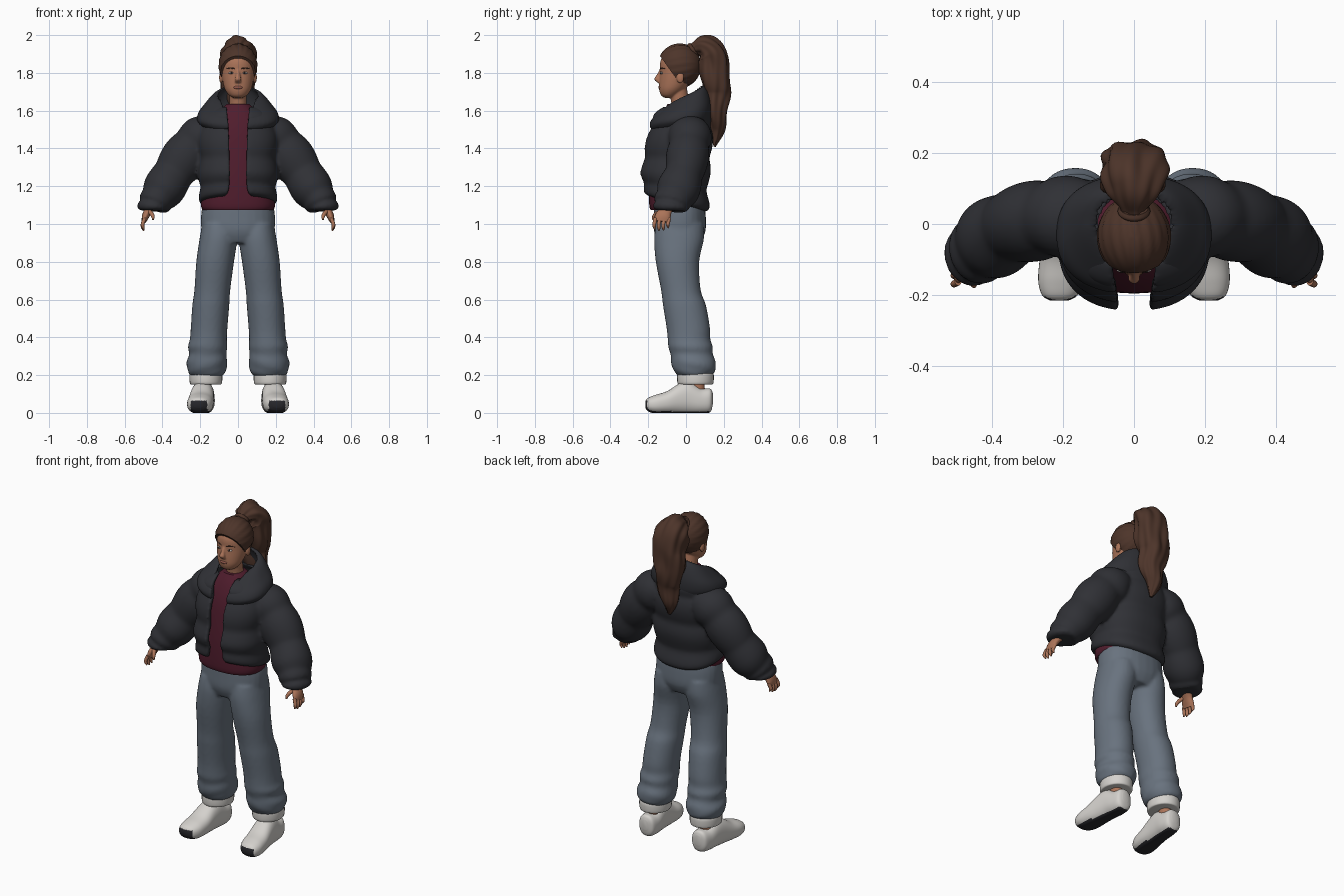
import bpy, bmesh, math
from mathutils import Vector

cube = bpy.data.objects.get("Cube")
if cube:
    bpy.data.objects.remove(cube, do_unlink=True)


def material(name, r, g, b):
    m = bpy.data.materials.new(name)
    m.use_nodes = True
    m.diffuse_color = (r, g, b, 1)
    bsdf = next(n for n in m.node_tree.nodes if n.type == 'BSDF_PRINCIPLED')
    bsdf.inputs["Base Color"].default_value = (r, g, b, 1)
    bsdf.inputs["Roughness"].default_value = 0.8
    return m


SKIN = material("skin", .41, .175, .1)
HAIR = material("brown_hair", .075, .035, .023)
COAT = material("charcoal_cloth", .029, .03, .036)
SHIRT = material("maroon_cloth", .08, .012, .026)
DENIM = material("grey_blue_denim", .14, .17, .21)
WHITE = material("off_white", .66, .64, .61)
SOLE = material("dark_rubber", .02, .02, .024)
LIP = material("lip", .3, .105, .075)
EYE = material("eye_white", .5, .45, .42)
IRIS = material("dark_eye", .02, .012, .01)


def finish(name, bm, *mats, voxel=0, rule=None):
    """Turn a bmesh into a smooth object, optionally fusing its pieces."""
    bmesh.ops.recalc_face_normals(bm, faces=bm.faces)
    bm.normal_update()
    if rule:
        for f in bm.faces:
            f.material_index = int(rule(f.normal, f.calc_center_median()))
    me = bpy.data.meshes.new(name)
    bm.to_mesh(me)
    bm.free()
    ob = bpy.data.objects.new(name, me)
    bpy.context.collection.objects.link(ob)
    for m in mats:
        me.materials.append(m)
    bpy.ops.object.select_all(action='DESELECT')
    ob.select_set(True)
    bpy.context.view_layer.objects.active = ob
    bpy.ops.object.shade_smooth_by_angle(angle=math.radians(50))
    if voxel:
        fuse = ob.modifiers.new("fuse", 'REMESH')
        fuse.mode, fuse.voxel_size, fuse.use_smooth_shade = 'VOXEL', voxel, True
        relax = ob.modifiers.new("relax", 'SMOOTH')
        relax.iterations = 4


def spline(rows, steps):
    """Catmull-Rom interpolation of station rows."""
    out, last = [], len(rows) - 1
    for i in range(last):
        q = [rows[max(i - 1, 0)], rows[i], rows[i + 1], rows[min(i + 2, last)]]
        for k in range(steps):
            t = k / steps
            out.append([b + t / 2 * (c - a + t * (2*a - 5*b + 4*c - d + t * (3*(b - c) + d - a)))
                        for a, b, c, d in zip(*q)])
    return out + [list(rows[last])]


def bridge(bm, rings):
    loops = [[bm.verts.new(p) for p in r] for r in rings]
    for a, b in zip(loops, loops[1:]):
        for j in range(len(a)):
            k = (j + 1) % len(a)
            bm.faces.new((a[j], a[k], b[k], b[j]))
    bm.faces.new(loops[0])
    bm.faces.new(loops[-1])


def sp(v, power):
    return math.copysign(abs(v) ** power, v)


def loft(bm, rows, ref=(0, 1, 0), fixed=None, n=28, steps=4, power=1.0,
         puffs=0, amp=0.0, both=False, wave=None):
    """Sweep ellipses (x, y, z, a, b) along a path; both adds the mirrored twin."""
    rows = spline(rows, steps)
    pts = [Vector(r[:3]) for r in rows]
    last = len(rows) - 1
    for side in ((1, -1) if both else (1,)):
        rings = []
        for i, (p, row) in enumerate(zip(pts, rows)):
            t = Vector(fixed) if fixed else (pts[min(i + 1, last)] - pts[max(i - 1, 0)]).normalized()
            v = (Vector(ref) - t * t.dot(Vector(ref))).normalized()
            u = v.cross(t)
            s = i / last
            puff = 1 + amp * (abs(math.sin(math.pi * puffs * s)) - .6)
            ring = []
            for j in range(n):
                th = 2 * math.pi * j / n
                r = puff * (wave(th, s) if wave else 1)
                q = p + u * row[3] * r * sp(math.cos(th), power) + v * row[4] * r * sp(math.sin(th), power)
                ring.append((side * q.x, q.y, max(q.z, 0)))
            rings.append(ring)
        bridge(bm, rings)


def open_shell(bm, rows, thick, lift, puffs=0, amp=0.0, m=40, power=.85):
    """Thick wall open at the front; rows are (z, half width, front y, back y, half gap)."""
    rings = []
    rows = spline(rows, 5)
    for i, (z, rx, yf, yb, gap) in enumerate(rows):
        puff = amp * (abs(math.sin(math.pi * puffs * i / (len(rows) - 1))) - .6)
        ring = []
        for inset in (0, thick):
            w, d = rx - inset + puff, (yb - yf) / 2 - inset + puff
            start = math.asin((gap / w) ** (1 / power))
            arc = []
            for j in range(m + 1):
                t = start + (2 * math.pi - 2 * start) * j / m
                f = (1 + math.cos(t)) / 2
                arc.append((w * sp(math.sin(t), power), (yf + yb) / 2 - d * sp(math.cos(t), power),
                            z + lift(z, f)))
            ring += arc if inset == 0 else arc[::-1]
        rings.append(ring)
    bridge(bm, rings)


def part(name, mat, rows, **kw):
    bm = bmesh.new()
    loft(bm, rows, **kw)
    finish(name, bm, mat)


def ball(bm, loc, size, both=False):
    for side in ((1, -1) if both else (1,)):
        for v in bmesh.ops.create_uvsphere(bm, u_segments=20, v_segments=12, radius=1)["verts"]:
            v.co = (side * (loc[0] + v.co.x * size[0]), loc[1] + v.co.y * size[1], loc[2] + v.co.z * size[2])


def ball_part(name, mat, loc, size, both=False):
    bm = bmesh.new()
    ball(bm, loc, size, both)
    finish(name, bm, mat)


UP = (0, 0, 1)

# Trousers: hips and legs fused
bm = bmesh.new()
loft(bm, [(0, -.035, .9, .14, .11), (0, -.033, .96, .19, .136), (0, -.033, 1.04, .196, .138),
          (0, -.035, 1.1, .188, .135)], fixed=UP, power=.9)
loft(bm, [(.165, .042, .195, .085, .085), (.165, .045, .22, .1, .108), (.165, .04, .265, .108, .119),
          (.16, .03, .31, .099, .112), (.161, .024, .35, .104, .118), (.157, .016, .39, .098, .113),
          (.153, .012, .45, .097, .115), (.144, -.008, .57, .098, .114), (.136, -.027, .65, .095, .105),
          (.121, -.045, .8, .1, .115), (.104, -.037, .92, .1, .132), (.1, -.033, 1.0, .09, .125)],
     fixed=UP, both=True, power=.95, wave=lambda th, s: 1 + .025 * max(0, 1 - 2.5 * s) * math.sin(3 * th + 40 * s))
finish("trousers", bm, DENIM, voxel=.01)
part("trouser_cuffs", WHITE, [(.17, .05, .15, .075, .084), (.17, .05, .157, .085, .095),
     (.17, .05, .2, .087, .097), (.17, .05, .215, .08, .09)], fixed=UP, both=True)
part("ankles", SKIN, [(.18, .065, .07, .035, .04), (.175, .055, .18, .035, .04)], fixed=UP, both=True)

# Shoes with dark soles and a dark patch on the toe
bm = bmesh.new()
loft(bm, [(.178, .142, .075, .02, .03), (.178, .128, .066, .047, .062), (.18, .08, .063, .057, .068),
          (.185, .02, .08, .06, .086), (.19, -.03, .076, .063, .082), (.197, -.1, .055, .068, .06),
          (.203, -.16, .046, .066, .05), (.208, -.2, .044, .05, .036), (.21, -.215, .045, .026, .018)],
     ref=UP, fixed=(0, -1, 0), power=.85, both=True, n=40, steps=6)
finish("shoes", bm, WHITE, SOLE, rule=lambda n, c: n.z < -.75 or (
    n.y < -.3 and abs(n.x) < .6 and c.y < -.17 and c.z < .065))

# Shirt
part("shirt", SHIRT, [(0, -.05, 1.075, .188, .138), (0, -.053, 1.11, .196, .142), (0, -.05, 1.25, .178, .143),
     (0, -.04, 1.4, .173, .138), (0, -.03, 1.5, .16, .13), (0, -.03, 1.58, .115, .1),
     (0, -.035, 1.635, .06, .062)], fixed=UP, power=.85)

# Puffer jacket: body and sleeves fused
bm = bmesh.new()
open_shell(bm, [(1.065, .195, -.2, .115, .07), (1.1, .203, -.222, .12, .052), (1.2, .207, -.237, .116, .043),
                (1.3, .207, -.236, .128, .043), (1.4, .208, -.22, .135, .046), (1.5, .205, -.195, .138, .05),
                (1.57, .185, -.175, .13, .054), (1.62, .14, -.14, .115, .06)], .032,
           lambda z, f: .08 * f * max(0, (1.3 - z) / .23), puffs=4, amp=.016)
loft(bm, [(.12, .02, 1.5, .085, .1), (.195, .02, 1.455, .115, .112), (.26, .012, 1.385, .117, .11),
          (.33, -.005, 1.285, .115, .107), (.393, -.04, 1.185, .107, .11), (.433, -.07, 1.125, .092, .1),
          (.446, -.079, 1.1, .077, .088), (.452, -.083, 1.085, .08, .09), (.453, -.084, 1.07, .065, .075)],
     both=True, puffs=5, amp=.12, steps=6)
finish("jacket", bm, COAT, voxel=.01)

# Wide collar leaning in towards the neck
bm = bmesh.new()
open_shell(bm, [(1.53, .19, -.19, .125, .05), (1.57, .217, -.197, .135, .05), (1.62, .21, -.182, .137, .056),
                (1.67, .178, -.15, .13, .068), (1.715, .145, -.115, .115, .082), (1.733, .122, -.095, .1, .088)],
           .026, lambda z, f: -f * (.03 + .07 * (z - 1.53) / .2))
finish("collar", bm, COAT, voxel=.007)

# Hands
bm = bmesh.new()
loft(bm, [(.455, -.088, 1.1, .025, .03), (.475, -.108, 1.07, .022, .034), (.49, -.122, 1.04, .019, .042),
          (.498, -.127, 1.012, .012, .04)], both=True, n=16)
for k in range(4):
    y, drop = -.162 + .024 * k, (.008, 0, .003, .014)[k]
    loft(bm, [(.494, y, 1.03, .01, .011), (.505, y - .006, 1.0, .01, .01),
              (.504, y - .006, .98 + drop, .009, .009), (.498, y - .004, .965 + drop, .004, .004)],
         both=True, n=10, steps=3)
loft(bm, [(.475, -.125, 1.07, .012, .014), (.458, -.155, 1.055, .011, .012), (.45, -.17, 1.038, .009, .01),
          (.45, -.175, 1.022, .004, .004)], both=True, n=10, steps=3)
finish("hands", bm, SKIN)

# Head, neck, nose and ears fused
bm = bmesh.new()
loft(bm, [(0, -.02, 1.55, .055, .055), (0, -.03, 1.64, .046, .048), (0, -.045, 1.72, .048, .05)], fixed=UP)
loft(bm, [(0, -.09, 1.667, .02, .02), (0, -.088, 1.68, .046, .043), (0, -.075, 1.71, .068, .067),
          (0, -.06, 1.75, .08, .082), (0, -.05, 1.8, .086, .088), (0, -.045, 1.86, .085, .091),
          (0, -.04, 1.905, .06, .07), (0, -.04, 1.93, .02, .03)], fixed=UP, n=36)
loft(bm, [(0, -.128, 1.825, .008, .008), (0, -.143, 1.79, .011, .012), (0, -.153, 1.766, .017, .016),
          (0, -.142, 1.748, .016, .008)], fixed=UP, n=16)
ball(bm, (.09, -.03, 1.775), (.01, .02, .03), both=True)
finish("head", bm, SKIN, voxel=.0045)
ball_part("lips", LIP, (0, -.138, 1.723), (.024, .009, .009))
ball_part("eyes", EYE, (.035, -.128, 1.8), (.015, .008, .0065), both=True)
ball_part("irises", IRIS, (.035, -.133, 1.8), (.006, .005, .0062), both=True)
part("brows", HAIR, [(.016, -.135, 1.821, .002, .003), (.035, -.13, 1.826, .003, .004),
     (.06, -.112, 1.822, .002, .003)], ref=UP, n=8, both=True)

# Swept-back hair, cut along the hairline
bm = bmesh.new()
bmesh.ops.create_uvsphere(bm, u_segments=64, v_segments=32, radius=1)
for v in bm.verts:
    x, y, z = v.co
    r = 1 + .02 * (1 - y * y) * math.sin(18 * math.atan2(x, z) + 3 * y)
    v.co = (x * r * .103, -.035 + y * r * .115, 1.838 + z * r * .116)
bmesh.ops.bisect_plane(bm, geom=bm.verts[:] + bm.edges[:] + bm.faces[:], plane_co=(0, -.135, 1.886),
                       plane_no=(0, -.19, -.135), clear_outer=True)
bmesh.ops.holes_fill(bm, edges=[e for e in bm.edges if e.is_boundary], sides=0)
finish("hair_cap", bm, HAIR)

# Ponytail
part("ponytail", HAIR, [(0, .01, 1.9, .03, .03), (0, .045, 1.925, .035, .036), (0, .09, 1.932, .064, .074),
     (0, .135, 1.895, .082, .092), (.004, .153, 1.8, .08, .093), (-.006, .162, 1.7, .074, .086),
     (.008, .16, 1.6, .058, .072), (-.006, .163, 1.5, .04, .05), (.006, .152, 1.41, .006, .008)],
     ref=(1, 0, 0), n=64, steps=10,
     wave=lambda th, s: 1 + .075 * math.sin(4 * th + 9 * s) + .04 * math.sin(9 * th - 12 * s)
     + .04 * math.sin(30 * s + 2 * th))
part("hair_tie", HAIR, [(0, .028, 1.913, .036, .038), (0, .036, 1.919, .044, .046), (0, .046, 1.926, .038, .04)],
     ref=(1, 0, 0))
